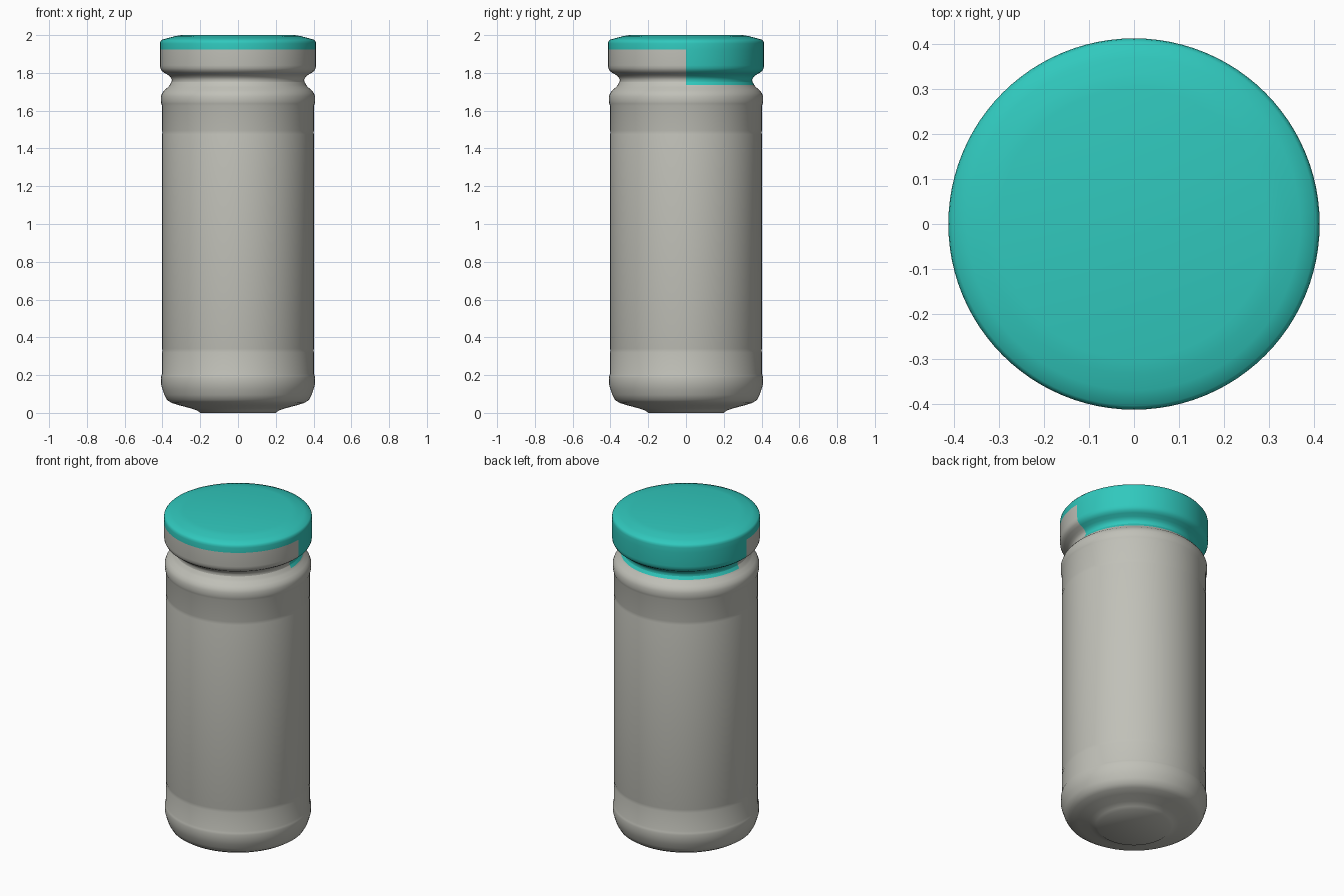
import bpy, bmesh, math

cube = bpy.data.objects.get("Cube")
if cube:
    bpy.data.objects.remove(cube, do_unlink=True)

SEGMENTS = 96


def make_material(name, rgb):
    mat = bpy.data.materials.new(name)
    mat.use_nodes = True
    mat.diffuse_color = (*rgb, 1)
    bsdf = mat.node_tree.nodes["Principled BSDF"]
    bsdf.inputs["Base Color"].default_value = (*rgb, 1)
    bsdf.inputs["Roughness"].default_value = 0.5
    return mat


grey = make_material("warm grey", (0.53, 0.53, 0.48))
teal = make_material("teal", (0.03, 0.58, 0.51))


def lathe(name, profile, materials, pick):
    """Spin (radius, z) points about z; zero radii close the ends."""
    bm = bmesh.new()
    rings = []
    for r, z in profile:
        if r == 0:
            rings.append([bm.verts.new((0, 0, z))] * SEGMENTS)
        else:
            rings.append([bm.verts.new((r * math.cos(a), r * math.sin(a), z))
                          for a in (math.tau * i / SEGMENTS for i in range(SEGMENTS))])
    for low, high in zip(rings, rings[1:]):
        for i in range(SEGMENTS):
            j = (i + 1) % SEGMENTS
            corners = dict.fromkeys((low[i], low[j], high[j], high[i]))
            face = bm.faces.new(list(corners))
            face.material_index = pick(face.calc_center_median())
    mesh = bpy.data.meshes.new(name)
    bm.to_mesh(mesh)
    bm.free()
    for mat in materials:
        mesh.materials.append(mat)
    obj = bpy.data.objects.new(name, mesh)
    bpy.context.collection.objects.link(obj)
    bpy.ops.object.select_all(action="DESELECT")
    obj.select_set(True)
    bpy.context.view_layer.objects.active = obj
    bpy.ops.object.shade_smooth_by_angle(angle=math.radians(40))
    return obj


def cap_colour(c):
    # Teal top and back half, grey front half below the upper band
    return 1 if c.z > 1.925 or (c.y > 0 and c.z > 1.735) else 0


# Body: stepped base, rounded heel, faint ribs, shoulder
body = [(0, 0), (0.2, 0), (0.215, 0.012), (0.25, 0.024), (0.31, 0.04),
        (0.352, 0.053), (0.375, 0.068), (0.39, 0.095), (0.4, 0.125), (0.407, 0.15),
        (0.408, 0.185), (0.406, 0.197), (0.402, 0.207),
        (0.402, 0.32), (0.4, 0.33), (0.402, 0.34),
        (0.402, 1.475), (0.4, 1.485), (0.402, 1.495),
        (0.402, 1.625), (0.406, 1.637), (0.408, 1.65),
        (0.408, 1.675), (0.402, 1.692), (0.39, 1.708), (0.37, 1.725),
        (0.362, 1.735), (0.352, 1.752)]
lathe("bottle_body", body, [grey, teal], cap_colour)

# Neck and crimped cap with a shallow domed top
cap = [(0.352, 1.752), (0.35, 1.764), (0.358, 1.778), (0.37, 1.789),
       (0.39, 1.8), (0.404, 1.811), (0.411, 1.825), (0.413, 1.84),
       (0.413, 1.925), (0.413, 1.955), (0.411, 1.966), (0.404, 1.975),
       (0.37, 1.985), (0.335, 1.994), (0.3, 2), (0, 2)]
lathe("neck_and_cap", cap, [grey, teal], cap_colour)
